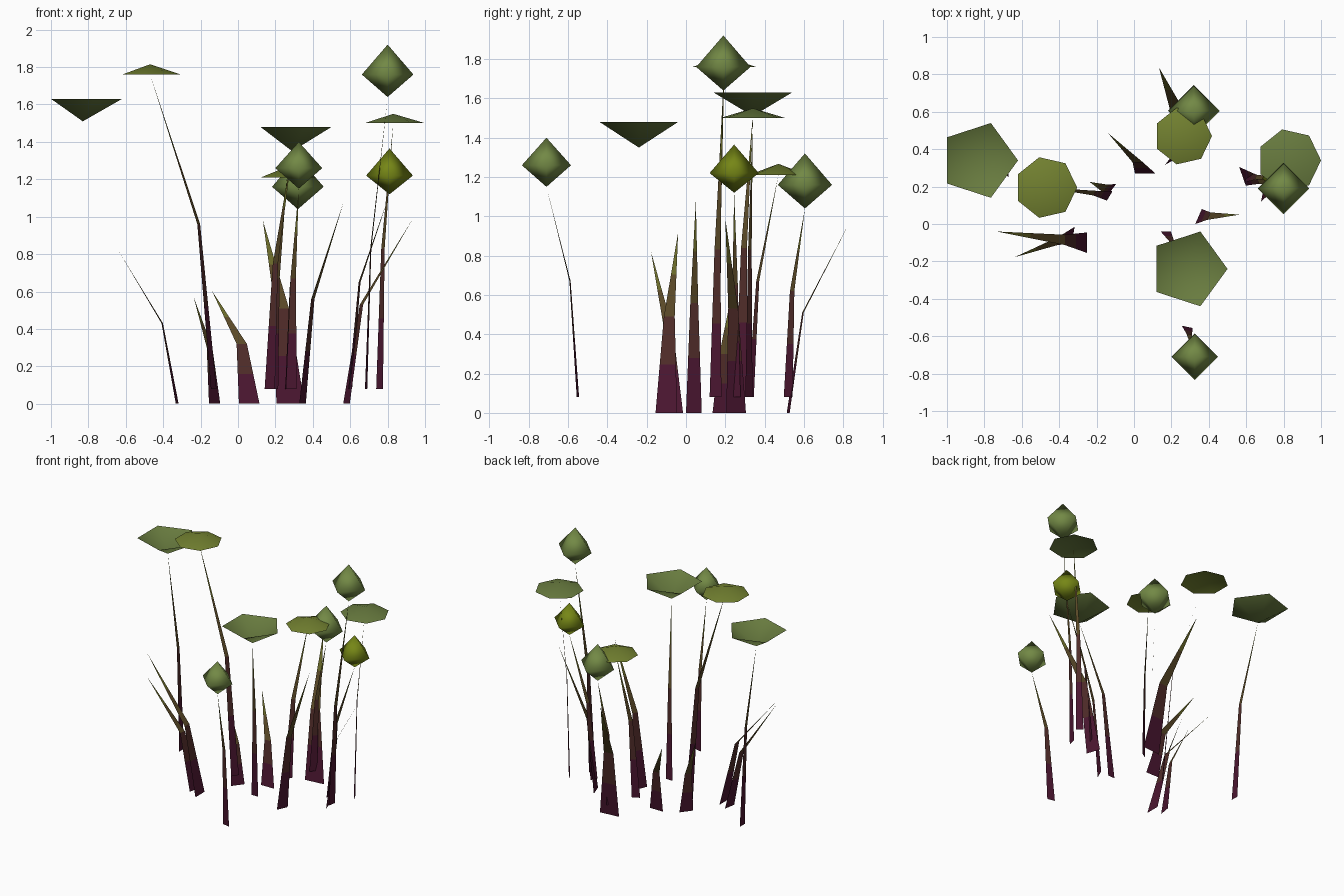
import bpy, bmesh, math
from mathutils import Vector

if "Cube" in bpy.data.objects:
    bpy.data.objects.remove(bpy.data.objects["Cube"])


def material(name, rgb):
    m = bpy.data.materials.new(name)
    m.diffuse_color = (*rgb, 1)
    m.use_nodes = True
    m.node_tree.nodes["Principled BSDF"].inputs["Base Color"].default_value = m.diffuse_color
    return m


# Blade colours from root to tip, then head colours
BLADE = [material("blade_%d" % i, c) for i, c in enumerate([
    (.07, .008, .03), (.08, .025, .022), (.10, .065, .02), (.14, .14, .022)])]
OLIVE = material("olive", (.17, .22, .03))
GREEN = material("green", (.14, .20, .05))
BUD = material("bud", (.17, .25, .06))
LIME = material("lime", (.18, .24, .008))


def finish(bm, name, mats, smooth):
    mesh = bpy.data.meshes.new(name)
    for f in bm.faces:
        f.smooth = smooth
    bm.to_mesh(mesh)
    bm.free()
    for m in mats:
        mesh.materials.append(m)
    bpy.context.collection.objects.link(bpy.data.objects.new(name, mesh))


def blade(name, base, mid, tip, width, mid_ratio):
    """Flat tapering strip, bent once at mid; width is its (x, y) extent at the base."""
    base, mid, tip = Vector(base), Vector(mid), Vector(tip)
    w = Vector((*width, 0)) / 2
    path = [(base, 1), (base.lerp(mid, .5), (1 + mid_ratio) / 2), (mid, mid_ratio),
            (mid.lerp(tip, .5), mid_ratio / 2)]
    bm = bmesh.new()
    rows = [(bm.verts.new(p - w * s), bm.verts.new(p + w * s)) for p, s in path]
    for i in range(3):
        a, b = rows[i], rows[i + 1]
        bm.faces.new((a[0], a[1], b[1], b[0])).material_index = i
    bm.faces.new((*rows[3], bm.verts.new(tip))).material_index = 3
    finish(bm, name, BLADE, False)


def fan(bm, centre, r, n, rim_z, apex_z):
    """Open cone with its first corner on +x."""
    x, y = centre
    rim = [bm.verts.new((x + r * math.cos(k * math.tau / n),
                         y + r * math.sin(k * math.tau / n), rim_z)) for k in range(n)]
    apex = bm.verts.new((x, y, apex_z))
    for k in range(n):
        a, b = rim[k], rim[(k + 1) % n]
        bm.faces.new((a, b, apex) if apex_z > rim_z or n == 5 else (b, a, apex))


def flower(i, kind, centre, r, z, base, mid, width, mat):
    """Stem plus head; z lists the head heights from low to high."""
    bm = bmesh.new()
    if kind == "cup":
        fan(bm, centre, r, 5, z[1], z[0])
    elif kind == "cap":
        fan(bm, centre, r, 7, z[0], z[1])
    else:
        fan(bm, centre, r, 4, z[1], z[2])
        fan(bm, centre, r, 4, z[1], z[0])
        bmesh.ops.remove_doubles(bm, verts=bm.verts[:], dist=1e-5)
    finish(bm, "%s_head_%d" % (kind, i), [mat], True)
    blade("stem_%d" % i, (*base, .08), mid, (*centre, z[0]), width, .5)


# Flowers: kind, head centre, radius, head heights, stem base, stem bend, stem width
FLOWERS = [
    ("cup", (-.83, .34), .21, (1.51, 1.63), (-.67, .28), (-.71, .295, .84), (0, .06), GREEN),
    ("cup", (.29, -.24), .21, (1.35, 1.48), (.17, -.04), (.20, -.09, .75), (.055, 0), GREEN),
    ("cap", (-.47, .195), .166, (1.76, 1.815), (-.13, .15), (-.21, .165, .96), (.03, .05), OLIVE),
    ("cap", (.83, .34), .17, (1.50, 1.55), (.757, .32), (.775, .325, .83), (.036, -.036), GREEN),
    ("cap", (.262, .47), .155, (1.21, 1.267), (.19, .33), (.21, .365, .67), (.05, .03), OLIVE),
    ("bud", (.325, -.71), .125, (1.15, 1.26, 1.40), (.285, -.55), (.295, -.59, .67), (.058, -.012), BUD),
    ("bud", (.32, .605), .138, (1.04, 1.16, 1.32), (.27, .52), (.285, .54, .62), (.035, .045), BUD),
    ("bud", (.80, .19), .138, (1.64, 1.76, 1.92), (.685, .15), (.71, .16, .83), (.012, .06), BUD),
    ("bud", (.81, .245), .125, (1.12, 1.22, 1.365), (.60, .25), (.65, .25, .65), (.02, .055), LIME),
]
for i, f in enumerate(FLOWERS):
    flower(i + 1, *f)

# Leaves: base, bend, tip, base width
LEAVES = [
    ((.28, .52, 0), (.235, .595, .51), (.133, .838, .98), (.15, .015)),
    ((.06, .27, 0), (.02, .33, .32), (-.14, .487, .605), (.11, 0)),
    ((-.125, .175, 0), (-.152, .19, .3), (-.237, .225, .57), (.06, .08)),
    ((.345, .04, 0), (.40, .042, .56), (.565, .05, 1.08), (.035, .08)),
    ((-.25, -.10, 0), (-.37, -.085, .49), (-.735, -.04, .92), (0, .11)),
    ((-.325, -.06, 0), (-.405, -.09, .43), (-.64, -.178, .82), (.015, .09)),
    ((.58, .255, 0), (.66, .24, .53), (.935, .20, .99), (.035, -.10)),
]
for i, l in enumerate(LEAVES):
    blade("leaf_%d" % (i + 1), *l, .5)
